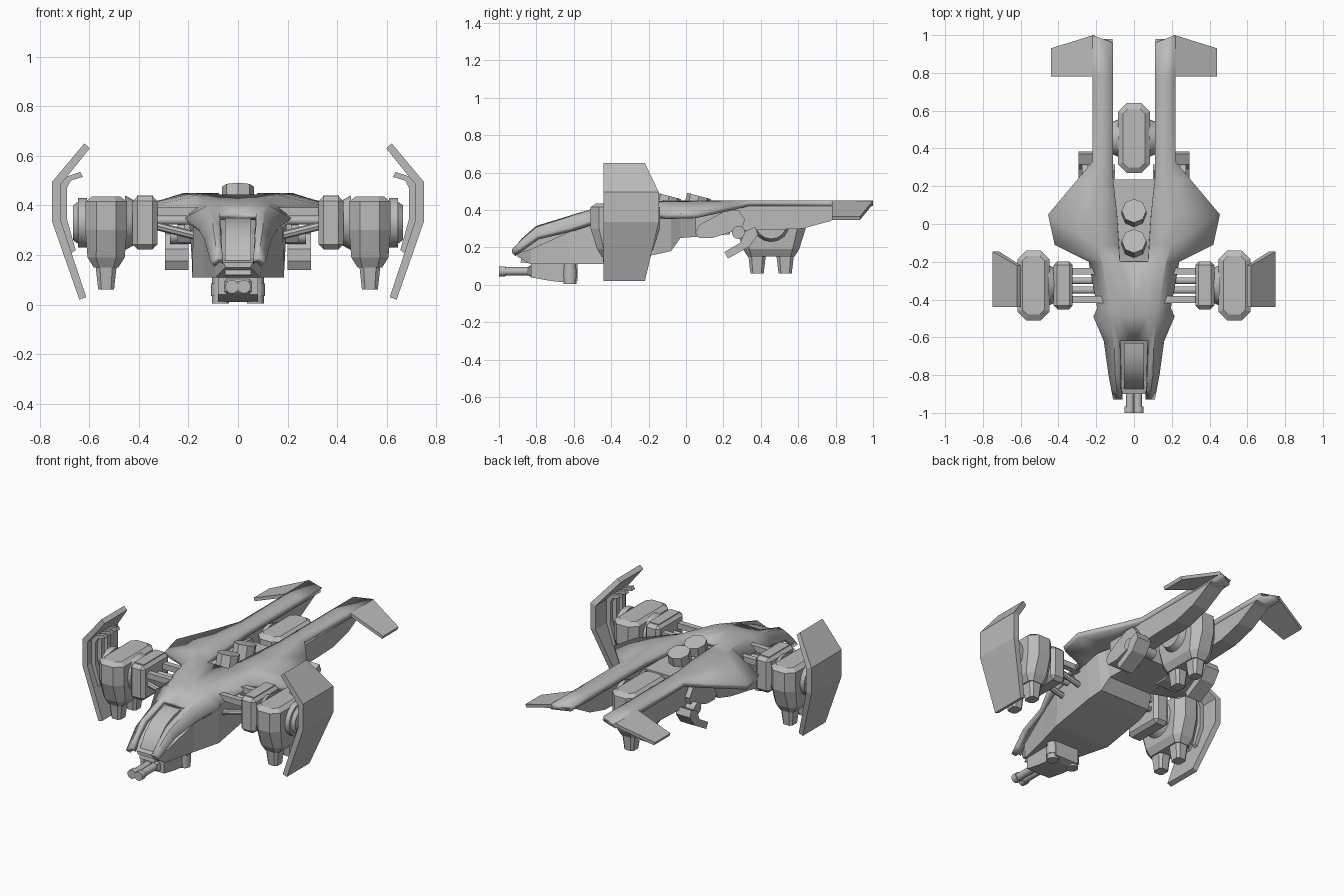
import bpy, bmesh, math
from mathutils import Matrix, Vector

if "Cube" in bpy.data.objects:
    bpy.data.objects.remove(bpy.data.objects["Cube"])

grey = bpy.data.materials.new("hull_grey")
grey.diffuse_color = (0.5, 0.5, 0.5, 1)
grey.use_nodes = True
grey.node_tree.nodes["Principled BSDF"].inputs["Base Color"].default_value = grey.diffuse_color


def finish(name, bm, mirror=False, thick=0, smooth=False, recalc=True):
    if recalc:
        bmesh.ops.recalc_face_normals(bm, faces=bm.faces)
    me = bpy.data.meshes.new(name)
    bm.to_mesh(me)
    bm.free()
    me.materials.append(grey)
    ob = bpy.data.objects.new(name, me)
    bpy.context.collection.objects.link(ob)
    if smooth:
        bpy.ops.object.select_all(action='DESELECT')
        ob.select_set(True)
        bpy.context.view_layer.objects.active = ob
        bpy.ops.object.shade_smooth_by_angle(angle=math.radians(25))
    if mirror:
        m = ob.modifiers.new("mirror", 'MIRROR')
        m.use_clip = True
    if thick:
        s = ob.modifiers.new("thickness", 'SOLIDIFY')
        s.thickness = thick
        s.offset = -1
    return ob


def loft(name, rings, **kw):
    """Skin closed rings of equal length and cap both ends."""
    bm = bmesh.new()
    vs = [[bm.verts.new(p) for p in r] for r in rings]
    n = len(vs[0])
    for a, b in zip(vs, vs[1:]):
        for i in range(n):
            bm.faces.new((a[i], a[(i + 1) % n], b[(i + 1) % n], b[i]))
    bm.faces.new(vs[0])
    bm.faces.new(vs[-1])
    return finish(name, bm, **kw)


def prism(name, yz, x0, x1, **kw):
    """Side profile extruded along x."""
    return loft(name, [[(x, y, z) for y, z in yz] for x in (x0, x1)], **kw)


def block(name, cx, cy, cz, sx, sy, sz, bevel=0.0, **kw):
    bm = bmesh.new()
    bmesh.ops.create_cube(bm, size=1, matrix=Matrix.Translation((cx, cy, cz)) @ Matrix.Diagonal((sx, sy, sz, 1)))
    if bevel:
        bmesh.ops.bevel(bm, geom=bm.edges[:], offset=bevel, segments=1, affect='EDGES')
    return finish(name, bm, **kw)


def rod(name, a, b, r0, r1=None, seg=16, **kw):
    """Round bar or cone between two points."""
    a, b = Vector(a), Vector(b)
    d = b - a
    bm = bmesh.new()
    rot = d.to_track_quat('Z', 'Y').to_matrix().to_4x4()
    bmesh.ops.create_cone(bm, cap_ends=True, segments=seg, radius1=r0, radius2=r0 if r1 is None else r1,
                          depth=d.length, matrix=Matrix.Translation((a + b) / 2) @ rot)
    return finish(name, bm, smooth=seg > 8, **kw)


def octagon(cx, cy, z, hx, hy, c):
    pts = [(hx, hy - c), (hx - c, hy), (c - hx, hy), (-hx, hy - c),
           (-hx, c - hy), (c - hx, -hy), (hx - c, -hy), (hx, c - hy)]
    return [(cx + x, cy + y, z) for x, y in pts]


# Armour deck: y, inner x/z, ridge x/z, edge x/z
rows = [(-.93, .06, .185, .085, .19, .11, .17),
        (-.88, .068, .245, .09, .24, .12, .205),
        (-.8, .072, .315, .1, .308, .135, .26),
        (-.62, .075, .37, .105, .365, .16, .305),
        (-.49, .075, .41, .12, .402, .215, .35),
        (-.445, .075, .42, .13, .41, .195, .36),
        (-.2, .075, .445, .17, .44, .24, .385),
        (-.11, .08, .45, .2, .445, .42, .38),
        (.05, .09, .45, .22, .446, .455, .385),
        (.235, .11, .45, .19, .45, .30, .425),
        (.33, .11, .45, .17, .45, .22, .45),
        (.78, .11, .45, .17, .45, .22, .45),
        (None, .11, .45, .17, .45, .22, .45)]
bm = bmesh.new()
grid = []
for y, *p in rows:
    col = [bm.verts.new((x, .92 + .364 * x if y is None else y, z)) for x, z in zip(p[::2], p[1::2])]
    mid = bm.verts.new((0, y, p[1])) if y is not None and -.63 < y < -.19 else None
    grid.append([mid] + col)
for a, b in zip(grid, grid[1:]):
    for j in range(3):
        if a[j] and b[j]:
            bm.faces.new((a[j], a[j + 1], b[j + 1], b[j]))
finish("armour_deck", bm, mirror=True, thick=.03, smooth=True, recalc=False)

# Drooping tail fins
bm = bmesh.new()
bm.faces.new([bm.verts.new(p) for p in
              ((.215, .78, .45), (.44, .78, .365), (.44, .93, .365), (.215, 1, .45))])
finish("tail_fin", bm, mirror=True, thick=.02, recalc=False)

# Tail booms
prism("tail_boom", [(.05, .43), (.98, .44), (.9, .41), (.77, .34), (.62, .3), (.33, .29), (.05, .27)],
      .115, .215, mirror=True)

# Lower hull: y, bottom half width, bottom z, top half width, top z
hull = [(-.9, .05, .15, .06, .17), (-.83, .09, .11, .1, .19), (-.62, .14, .11, .14, .285),
        (-.45, .185, .11, .18, .34), (-.17, .185, .16, .2, .385), (-.08, .17, .18, .2, .405),
        (-.03, .15, .25, .19, .405), (.235, .11, .27, .13, .405)]
loft("lower_hull", [[(-b, y, zb), (b, y, zb), (t, y, zt), (-t, y, zt)] for y, b, zb, t, zt in hull])

# Canopy set between the nose prongs
prism("canopy", [(-.63, .35), (-.7, .338), (-.77, .308), (-.83, .255), (-.87, .19), (-.885, .12),
                 (-.84, .115), (-.64, .25)], -.052, .052, smooth=True)

# Roof vents tilted to the rear
for y in (-.09, .07):
    n = Vector((0, math.sin(.26), math.cos(.26)))
    top = Vector((0, y, .475))
    rod("roof_vent", top - n * .1, top, .065, seg=8)


def engine(cx, cy, mirror):
    """Faceted pod with two nozzles below."""
    spec = [(.15, .05, .125, .02), (.19, .075, .15, .035), (.3, .084, .185, .045),
            (.415, .084, .185, .045), (.435, .058, .155, .025)]
    loft("engine_pod", [octagon(cx, cy, *s) for s in spec], mirror=mirror)
    for dy in (-.075, .075):
        loft("engine_nozzle", [octagon(cx, cy + dy, z, h, h * 1.1, h * .4)
                               for z, h in ((.06, .032), (.19, .046))], mirror=mirror)


engine(.532, -.325, True)
engine(0, .455, False)

# Pod hubs
rod("outer_hub", (.61, -.325, .33), (.645, -.325, .33), .1, mirror=True)
rod("outer_hub_cap", (.645, -.325, .33), (.665, -.325, .33), .085, .07, mirror=True)
rod("inner_hub", (.41, -.325, .33), (.455, -.325, .33), .085, .11, mirror=True)
rod("rear_hub", (.08, .455, .33), (.118, .455, .33), .1, .085, mirror=True)

# Engine mounts and struts
block("mount_block", .375, -.325, .33, .1, .255, .215, bevel=.02, mirror=True)
block("mount_cap", .375, -.325, .425, .065, .2, .03, mirror=True)
for y in (-.4, -.25):
    block("mount_strut", .26, y, .375, .2, .035, .035, mirror=True)
    rod("brace_strut", (.14, y, .27), (.34, y, .32), .017, seg=8, mirror=True)
for y in (-.35, -.3):
    rod("mount_pipe", (.14, y, .34), (.34, y, .34), .018, seg=12, mirror=True)

# Outer shields: outer x/z, inner x/z, rear y
plate = [(.62, .65, .598, .63, -.22), (.75, .495, .715, .485, -.145),
         (.75, .335, .715, .34, -.145), (.64, .02, .612, .03, -.22)]
loft("side_shield", [[(a, -.44, b), (a, y, b), (c, y, d), (c, -.44, d)] for a, b, c, d, y in plate],
     mirror=True)

# Ribs joining shields to pods
rib = [(.635, .535, .625, .515), (.695, .515, .675, .5), (.72, .48, .69, .47),
       (.72, .34, .69, .345), (.675, .205, .655, .22)]
for y in (-.385, -.325, -.265):
    loft("shield_rib", [[(a, y - .014, b), (a, y + .014, b), (c, y + .014, d), (c, y - .014, d)]
                        for a, b, c, d in rib], mirror=True)

# Rear side thrusters and folded flaps
prism("side_thruster", [(.05, .28), (.07, .25), (.14, .25), (.3, .3), (.315, .35), (.28, .4), (.22, .4), (.07, .32)],
      .1, .245, mirror=True)
prism("thruster_flap", [(.205, .175), (.29, .225), (.315, .285), (.37, .31), (.385, .27), (.34, .205), (.225, .14)],
      .2, .295, mirror=True)
rod("flap_hinge", (.1, .28, .28), (.275, .28, .28), .035, mirror=True)

# Chin gun
prism("gun_body", [(-.83, .11), (-.58, .11), (-.58, .02), (-.62, .01), (-.72, .02), (-.83, .04)], -.08, .08)
rod("gun_pivot", (.07, -.62, .005), (.07, -.62, .11), .034, mirror=True)
rod("pivot_band", (.07, -.62, .035), (.07, -.62, .085), .038, mirror=True)
rod("gun_barrel", (.021, -.97, .072), (.021, -.82, .072), .022, mirror=True)
rod("gun_muzzle", (.024, -1, .072), (.024, -.965, .072), .027, mirror=True)
block("gun_yoke", 0, -.82, .073, .11, .05, .06, bevel=.01)
